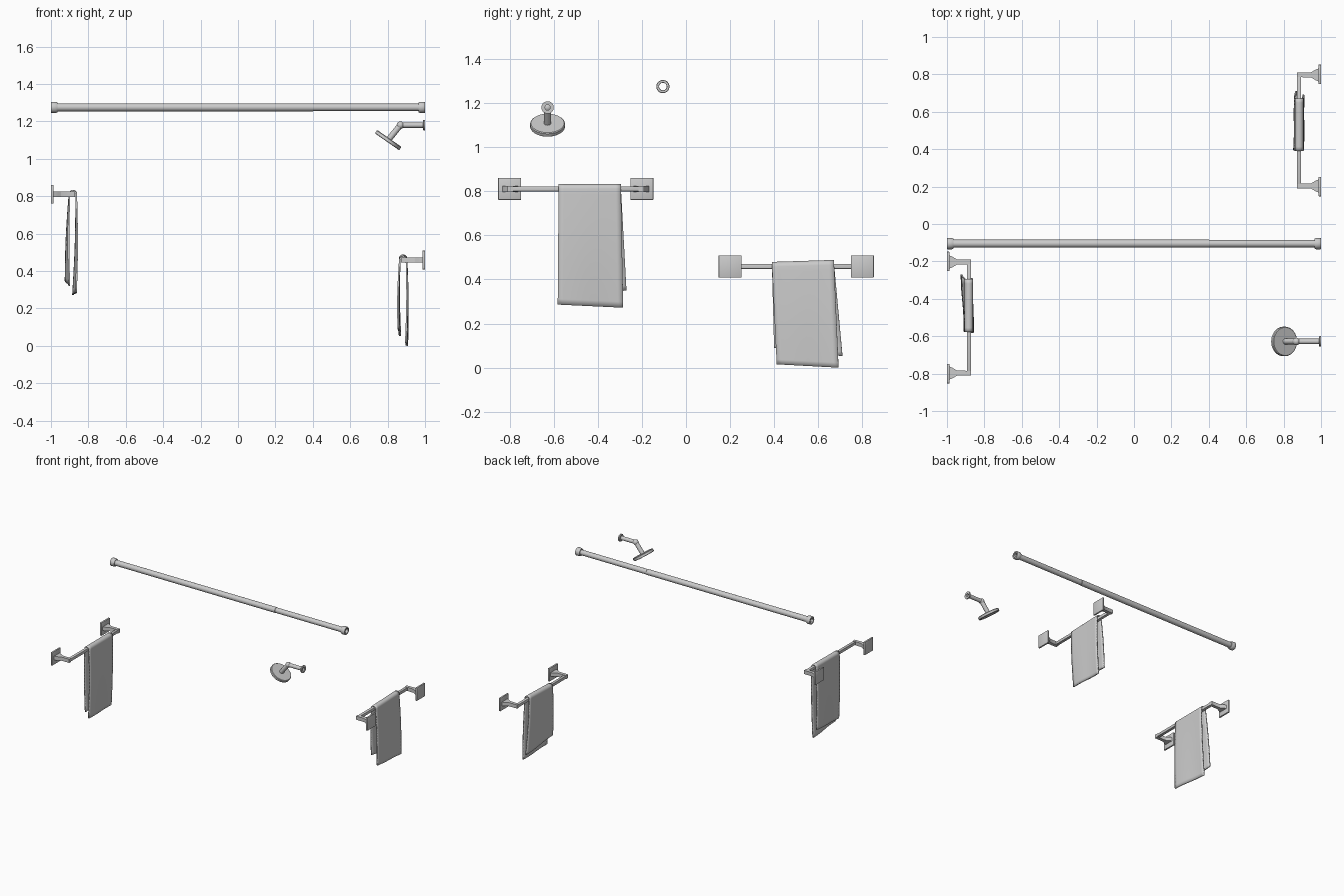
import bpy, bmesh, math
from mathutils import Vector, Matrix

if "Cube" in bpy.data.objects:
    bpy.data.objects.remove(bpy.data.objects["Cube"])


def make(name, bm):
    bmesh.ops.recalc_face_normals(bm, faces=bm.faces)
    me = bpy.data.meshes.new(name)
    bm.to_mesh(me)
    bm.free()
    ob = bpy.data.objects.new(name, me)
    bpy.context.collection.objects.link(ob)
    return ob


def lathe(name, origin, axis, profile, closed=False, n=32):
    """Revolve (radius, distance) pairs about an axis; closed = hollow ring."""
    bm = bmesh.new()
    rings = []
    for r, t in profile:
        rings.append([bm.verts.new((r * math.cos(2 * math.pi * i / n),
                                    r * math.sin(2 * math.pi * i / n), t)) for i in range(n)])
    pairs = list(zip(rings, rings[1:]))
    if closed:
        pairs.append((rings[-1], rings[0]))
    else:
        bm.faces.new(rings[0])
        bm.faces.new(rings[-1])
    for a, b in pairs:
        for i in range(n):
            j = (i + 1) % n
            bm.faces.new((a[i], a[j], b[j], b[i]))
    rot = Vector(axis).to_track_quat('Z', 'Y').to_matrix().to_4x4()
    bm.transform(Matrix.Translation(origin) @ rot)
    return make(name, bm)


def box(name, center, size, bevel=0.0):
    bm = bmesh.new()
    bmesh.ops.create_cube(bm, size=1)
    bm.transform(Matrix.Translation(center) @ Matrix.Diagonal((*size, 1)))
    if bevel:
        bmesh.ops.bevel(bm, geom=bm.edges[:], offset=bevel, segments=2, affect='EDGES', profile=0.5)
    return make(name, bm)


def towel_bar(tag, side, cy, z):
    """Square bar on two flared posts; side = -1 left wall, 1 right wall."""
    bar_x = side * 0.883
    box(tag + "_bar", (bar_x, cy, z), (0.022, 0.616, 0.022), 0.002)
    for end, s in (("front", -1), ("back", 1)):
        box(f"{tag}_{end}_plate", (side * 0.9935, cy + s * 0.3, z), (0.013, 0.104, 0.1), 0.002)
        # post: concave flare drawn in plan, extruded upward
        half = [(0.988, 0.036)]
        for k in range(7):
            a = math.pi / 2 * k / 6
            half.append((0.945 + 0.04 * (1 - math.sin(a)), 0.013 + 0.021 * math.cos(a) ** 2
                         * (1 - 0.5 * math.sin(a))))
        half.append((0.872, 0.012))
        outline = half + [(x, -w) for x, w in reversed(half)]
        bm = bmesh.new()
        f = bm.faces.new([bm.verts.new((side * x, cy + s * 0.297 + w, z - 0.014)) for x, w in outline])
        up = bmesh.ops.extrude_face_region(bm, geom=[f])
        bmesh.ops.translate(bm, vec=(0, 0, 0.028),
                            verts=[g for g in up["geom"] if isinstance(g, bmesh.types.BMVert)])
        make(f"{tag}_{end}_post", bm)


def towel(name, bx, top_z, top_y, flap_a, flap_b, cols=12, rows=20):
    """Cloth over a bar. Each flap gives its front and back bottom corners (x, y, z);
    flap_a hangs on the -x side, flap_b on the +x side."""
    rad = 0.018
    bm = bmesh.new()
    grid = []
    for i in range(cols + 1):
        u = i / cols
        zt = top_z[0] + (top_z[1] - top_z[0]) * u - rad
        yt = top_y[0] + (top_y[1] - top_y[0]) * u

        def hang(flap, sgn):
            end = Vector(flap[0]).lerp(Vector(flap[1]), u)
            start = Vector((bx + sgn * rad, yt, zt))
            pts = []
            for k in range(1, rows + 1):
                v = k / rows
                p = start.lerp(end, v)
                p.x += sgn * 0.005 * math.sin(math.pi * v) + 0.003 * v * math.sin(2 * math.pi * u)
                pts.append(p)
            return pts
        over = [Vector((bx - rad * math.cos(math.pi * k / 10), yt,
                        zt + rad * math.sin(math.pi * k / 10))) for k in range(11)]
        path = hang(flap_a, -1)[::-1] + over + hang(flap_b, 1)
        grid.append([bm.verts.new(p) for p in path])
    for a, b in zip(grid, grid[1:]):
        for k in range(len(a) - 1):
            bm.faces.new((a[k], a[k + 1], b[k + 1], b[k]))
    ob = make(name, bm)
    m = ob.modifiers.new("thickness", 'SOLIDIFY')
    m.thickness = 0.009
    m.offset = 0


# Curtain rod: hollow tube with a collar at each end
ROD = (0, -0.105, 1.275)
lathe("curtain_rod", ROD, (1, 0, 0),
      [(0.021, -0.99), (0.021, 0.4), (0.0195, 0.402), (0.0195, 0.99), (0.017, 0.99), (0.017, -0.99)], True)
for label, s in (("left", -1), ("right", 1)):
    lathe(label + "_rod_collar", (s * 1.0, ROD[1], ROD[2]), (-s, 0, 0),
          [(0.018, 0), (0.028, 0), (0.03, 0.003), (0.03, 0.026), (0.026, 0.036), (0.018, 0.036)], True)

# Shower head: wall flange, arm, joint, angled neck and disc
SY = -0.628
elbow = Vector((0.868, SY, 1.18))
head = Vector((0.803, SY, 1.1))
lathe("shower_flange", (1, SY, 1.18), (-1, 0, 0),
      [(0.013, 0), (0.028, 0), (0.028, 0.008), (0.024, 0.012), (0.013, 0.012)], True)
lathe("shower_arm", (1, SY, 1.18), (-1, 0, 0),
      [(0.012, 0), (0.0145, 0), (0.0145, 0.13), (0.012, 0.13)], True)
lathe("shower_joint", elbow, (-1, 0, -0.5),
      [(0.02 * math.sin(a), -0.02 * math.cos(a)) for a in [math.pi * (k + 0.05) / 10.1 for k in range(11)]])
d = (head - elbow).normalized()
lathe("shower_neck", elbow, d, [(0.016, 0), (0.016, (head - elbow).length)])
lathe("shower_disc", head, (-0.57, 0, -0.82),
      [(0.075, -0.011), (0.079, -0.007), (0.079, 0.008), (0.076, 0.011), (0.07, 0.011), (0.069, 0.009)], n=48)

# Towel bars on the two side walls
towel_bar("left_towel_bar", -1, -0.5, 0.811)
towel_bar("right_towel_bar", 1, 0.5, 0.459)

# Draped towels
towel("left_towel", -0.883, (0.828, 0.829), (-0.578, -0.295),
      ((-0.902, -0.57, 0.32), (-0.922, -0.27, 0.35)),
      ((-0.866, -0.582, 0.286), (-0.882, -0.285, 0.272)))
towel("right_towel", 0.883, (0.475, 0.484), (0.39, 0.672),
      ((0.857, 0.4, 0.09), (0.868, 0.71, 0.052)),
      ((0.897, 0.412, 0.015), (0.905, 0.692, 0.0)))

# Smooth shading with crisp edges
bpy.ops.object.select_all(action='SELECT')
bpy.context.view_layer.objects.active = bpy.data.objects["curtain_rod"]
bpy.ops.object.shade_smooth_by_angle(angle=math.radians(35))
